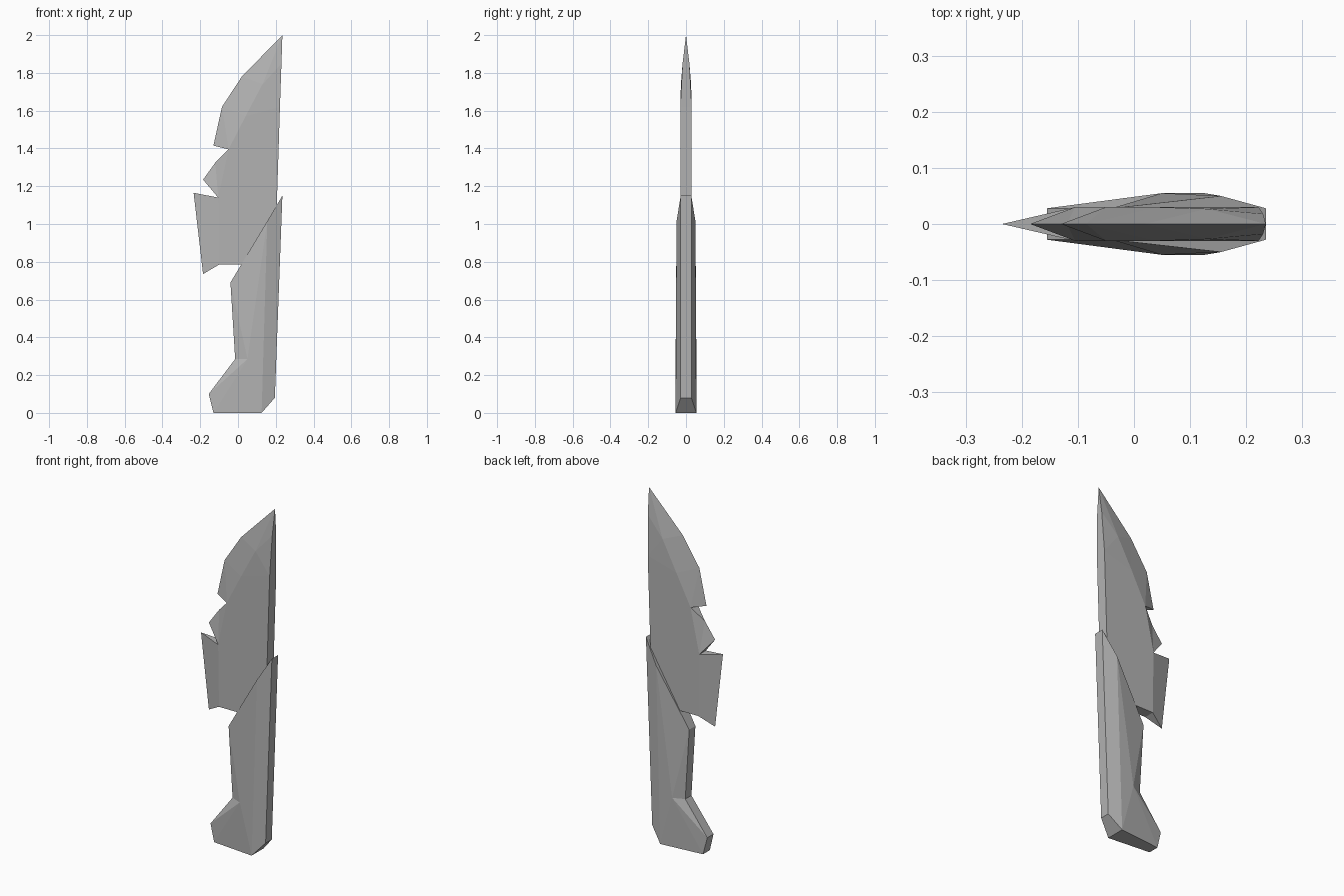
import bpy
import bmesh

cube = bpy.data.objects.get("Cube")
if cube:
    bpy.data.objects.remove(cube)

steel = bpy.data.materials.new("plain grey")
steel.use_nodes = True
GREY = (0.45, 0.45, 0.45, 1)
steel.diffuse_color = GREY
steel.node_tree.nodes["Principled BSDF"].inputs["Base Color"].default_value = GREY


def faceted_slab(name, points, facets, outline):
    """Mirror one faceted side across y = 0 and wall in the outline.
    points: label -> (x, z, half thickness)"""
    bm = bmesh.new()
    front = {k: bm.verts.new((x, -t, z)) for k, (x, z, t) in points.items()}
    back = {k: bm.verts.new((x, t, z)) if t else front[k]
            for k, (x, z, t) in points.items()}
    for facet in facets:
        for side in (front, back):
            bm.faces.new([side[k] for k in facet.split()])
    loop = outline.split()
    for a, b in zip(loop, loop[1:] + loop[:1]):
        ring = list(dict.fromkeys((front[a], front[b], back[b], back[a])))
        if len(ring) > 2:
            bm.faces.new(ring)
    bmesh.ops.recalc_face_normals(bm, faces=bm.faces)
    mesh = bpy.data.meshes.new(name)
    bm.to_mesh(mesh)
    bm.free()
    mesh.materials.append(steel)
    obj = bpy.data.objects.new(name, mesh)
    bpy.context.collection.objects.link(obj)
    return obj


# Blade: flat spine, thick core and a notched sharp edge
faceted_slab("blade", {
    "tip": (0.235, 2.0, 0), "bow": (0.02, 1.78, 0), "belly": (-0.085, 1.62, 0),
    "heel": (-0.13, 1.415, 0), "notch": (-0.05, 1.395, 0.03),
    "tooth_top": (-0.12, 1.325, 0), "tooth": (-0.185, 1.235, 0),
    "gap": (-0.105, 1.14, 0.03), "fin_top": (-0.235, 1.165, 0),
    "fin_low": (-0.185, 0.735, 0), "root": (-0.10, 0.785, 0.03),
    "seat": (0.02, 0.785, 0.03), "spine_low": (0.205, 1.09, 0.03),
    "spine_mid": (0.222, 1.62, 0.03), "spine_top": (0.23, 1.85, 0.018),
    "ridge_high": (0.13, 1.74, 0.027), "ridge": (0.04, 1.57, 0.03),
}, [
    "tip bow ridge_high", "tip ridge_high spine_top", "bow belly ridge",
    "bow ridge ridge_high", "belly heel notch", "belly notch ridge",
    "notch tooth_top gap", "tooth_top tooth gap", "gap fin_top fin_low root",
    "ridge_high ridge spine_mid", "ridge_high spine_mid spine_top",
    "ridge notch gap root seat spine_low spine_mid",
], "tip bow belly heel notch tooth_top tooth gap fin_top fin_low root "
   "seat spine_low spine_mid spine_top")

# Handle: slanted collar, central ridge and a flared foot
faceted_slab("handle", {
    "collar_top": (0.235, 1.15, 0.028), "collar_mid": (0.155, 1.015, 0.05),
    "collar_low": (-0.04, 0.69, 0.028), "waist": (-0.015, 0.285, 0.028),
    "flare": (-0.155, 0.1, 0.028), "toe": (-0.13, 0, 0.031),
    "base": (0.125, 0, 0.055), "back_low": (0.195, 0.08, 0.028),
    "swell": (0.05, 0.285, 0.055),
}, [
    "collar_top collar_mid base back_low", "collar_mid collar_low swell",
    "collar_low waist swell", "waist flare swell", "flare toe swell",
    "toe base swell", "collar_mid swell base",
], "collar_top collar_mid collar_low waist flare toe base back_low")
